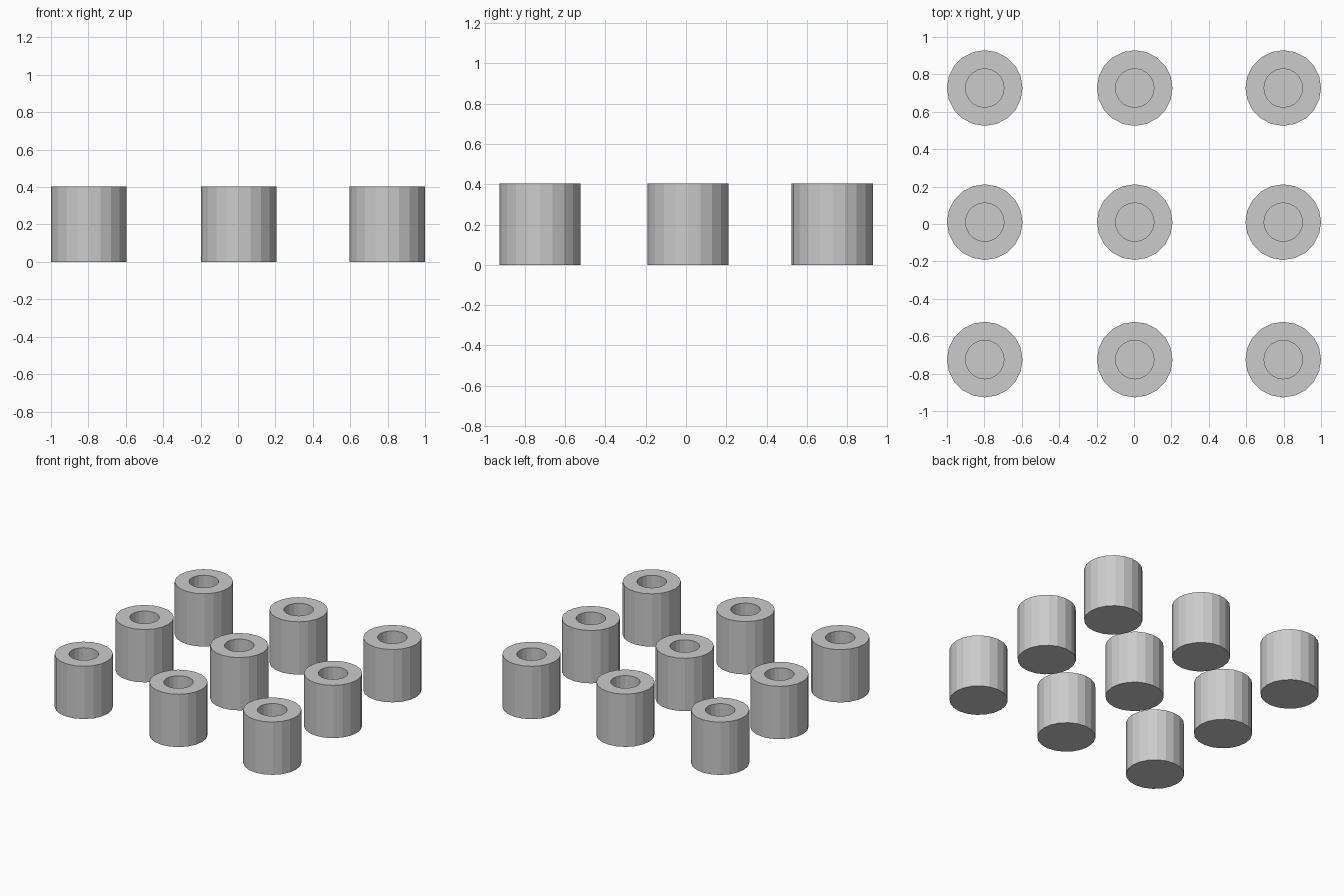
import bpy, bmesh
from mathutils import Matrix

if "Cube" in bpy.data.objects:
    bpy.data.objects.remove(bpy.data.objects["Cube"])

SIDES, RADIUS, HOLE, HEIGHT, DEPTH = 20, 0.202, 0.103, 0.404, 0.30


def cup_mesh():
    # Solid cylinder standing on the ground, with a blind hole sunk in the top
    bm = bmesh.new()
    bmesh.ops.create_cone(bm, cap_ends=True, segments=SIDES,
                          radius1=RADIUS, radius2=RADIUS, depth=HEIGHT,
                          matrix=Matrix.Translation((0, 0, HEIGHT / 2))
                          @ Matrix.Rotation(1.5707963, 4, 'Z'))
    bm.normal_update()
    top = max(bm.faces, key=lambda f: f.normal.z)

    # Rim: scaled-in copy of the top face
    bmesh.ops.inset_region(bm, faces=[top], thickness=0.01)
    scale = HOLE / top.verts[0].co.xy.length
    for v in top.verts:
        v.co.x *= scale
        v.co.y *= scale

    # Hole: walls and floor
    floor = bmesh.ops.extrude_discrete_faces(bm, faces=[top])["faces"][0]
    bmesh.ops.translate(bm, verts=floor.verts, vec=(0, 0, -DEPTH))
    bmesh.ops.recalc_face_normals(bm, faces=bm.faces)
    mesh = bpy.data.meshes.new("cup")
    bm.to_mesh(mesh)
    bm.free()
    return mesh


# Three by three grid of identical cups
mesh = cup_mesh()
rows = {"front": -0.725, "middle": 0.01, "back": 0.727}
columns = {"left": -0.798, "centre": 0.004, "right": 0.798}
for row, y in rows.items():
    for column, x in columns.items():
        cup = bpy.data.objects.new(f"{row}_{column}_cup", mesh)
        cup.location = (x, y, 0)
        bpy.context.collection.objects.link(cup)
